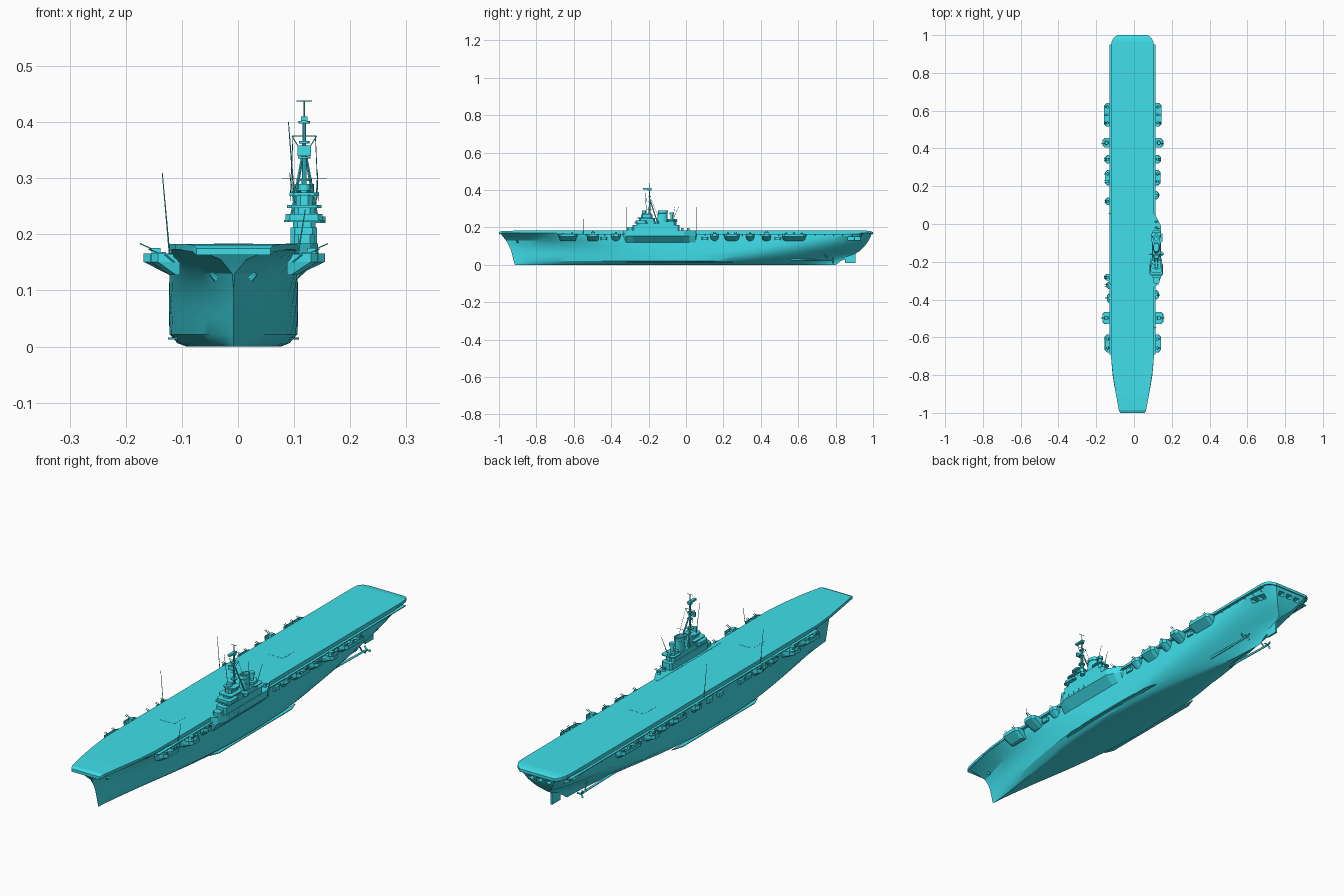
import bpy, bmesh, math
from mathutils import Vector

CX = -0.008          # hull centreline (island pushes the bounding box to starboard)
mat = bpy.data.materials.new("cyan_paint")
mat.diffuse_color = (0.05, 0.74, 0.83, 1)


def finish(name, bm, smooth=None):
    bmesh.ops.remove_doubles(bm, verts=bm.verts, dist=1e-5)
    bmesh.ops.recalc_face_normals(bm, faces=bm.faces)
    me = bpy.data.meshes.new(name)
    bm.to_mesh(me)
    bm.free()
    if smooth:
        me.shade_smooth()
        me.set_sharp_from_angle(angle=math.radians(smooth))
    me.materials.append(mat)
    ob = bpy.data.objects.new(name, me)
    bpy.context.collection.objects.link(ob)
    return ob


def loft(name, rings, smooth=None):
    bm = bmesh.new()
    vs = [[bm.verts.new(p) for p in r] for r in rings]
    n = len(rings[0])
    for a, b in zip(vs, vs[1:]):
        for i in range(n):
            j = (i + 1) % n
            bm.faces.new((a[i], a[j], b[j], b[i]))
    bm.faces.new(vs[0])
    bm.faces.new(vs[-1])
    return finish(name, bm, smooth)


def prism(name, pts, z0, z1):
    return loft(name, [[(x, y, z) for x, y in pts] for z in (z0, z1)])


def box(name, x0, x1, y0, y1, z0, z1):
    return prism(name, [(x0, y0), (x1, y0), (x1, y1), (x0, y1)], z0, z1)


def oct_block(name, x0, x1, y0, y1, z0, z1, c=0.008):
    return prism(name, [(x0 + c, y0), (x1 - c, y0), (x1, y0 + c), (x1, y1 - c),
                        (x1 - c, y1), (x0 + c, y1), (x0, y1 - c), (x0, y0 + c)], z0, z1)


def rod(name, a, b, r, r2=None, n=6):
    a, b = Vector(a), Vector(b)
    q = (b - a).to_track_quat('Z', 'Y')
    ring = lambda c, rad: [c + q @ Vector((rad * math.cos(2 * math.pi * i / n),
                                          rad * math.sin(2 * math.pi * i / n), 0)) for i in range(n)]
    return loft(name, [ring(a, r), ring(b, r if r2 is None else r2)], 40)


# Hull: stacked waterlines (z, bow y, stern y, half beam, entry length, entry power,
# bow end width, exit length, exit power, stern end width)
levels = [
    (0.000, -0.915, 0.80, 0.085, 0.85, 1.3, 0, 0.95, 1.7, 0),
    (0.006, -0.917, 0.81, 0.100, 0.85, 1.2, 0, 0.90, 1.5, 0),
    (0.022, -0.921, 0.83, 0.114, 0.82, 1.1, 0, 0.80, 1.3, 0),
    (0.050, -0.928, 0.89, 0.115, 0.78, 1.1, 0, 0.65, 1.0, 0),
    (0.075, -0.935, 0.93, 0.115, 0.75, 1.1, 0, 0.55, 0.8, 0.05),
    (0.100, -0.945, 0.955, 0.115, 0.70, 1.05, 0, 0.45, 0.7, 0.3),
    (0.130, -0.962, 0.977, 0.114, 0.60, 1.0, 0.02, 0.30, 0.7, 0.5),
    (0.155, -0.982, 0.989, 0.113, 0.45, 0.95, 0.2, 0.15, 0.7, 0.62),
    (0.173, -0.996, 0.995, 0.112, 0.30, 1.0, 0.58, 0.06, 0.7, 0.72)]
N = 30
rings = []
for z, yb, ys, B, le, pe, b0, lx, px, s0 in levels:
    star, port = [], []
    for i in range(N + 1):
        y = yb + (ys - yb) * (0.5 - 0.5 * math.cos(math.pi * i / N))
        e = math.sin(math.pi / 2 * min(1, max(0, (y - yb) / le))) ** pe
        s = math.sin(math.pi / 2 * min(1, max(0, (ys - y) / lx))) ** px
        h = B * (b0 + (1 - b0) * e) * (s0 + (1 - s0) * s)
        star.append((CX + h, y, z))
        port.append((CX - h, y, z))
    rings.append(star + port[::-1])
hull = loft("hull", rings, 25)

# Openings of the quarterdeck, cut in both sides and the stern
cuts = [(CX + s * 0.1 - 0.035, CX + s * 0.1 + 0.035, y, y + 0.032, 0.130, 0.148)
        for s in (-1, 1) for y in (0.865, 0.902)]
cuts += [(CX + c - 0.013, CX + c + 0.013, 0.945, 1.03, 0.136, 0.153) for c in (-0.04, 0, 0.04)]
for i, c in enumerate(cuts):
    cutter = box("opening_cutter", *c)
    cutter.hide_render = True
    cutter.hide_set(True)
    m = hull.modifiers.new("opening", 'BOOLEAN')
    m.operation, m.solver, m.object = 'DIFFERENCE', 'EXACT', cutter

# Flight deck with rounded-down ends: (y, half width, top z)
deck = [(-1.0, 0.066, 0.175), (-0.985, 0.072, 0.181), (-0.9, 0.088, 0.183), (-0.8, 0.104, 0.183),
        (-0.7, 0.114, 0.183), (0.94, 0.114, 0.183), (0.965, 0.111, 0.183), (0.985, 0.1, 0.180), (1.0, 0.08, 0.175)]
loft("flight_deck", [[(CX - h, y, z - 0.012), (CX + h, y, z - 0.012), (CX + h, y, z), (CX - h, y, z)]
                     for y, h, z in deck])
for y in (-0.42, 0.3):
    box("aircraft_lift", CX - 0.035, CX + 0.035, y - 0.04, y + 0.04, 0.182, 0.1835)

# Rudder, shafts, propellers, bilge keels
box("rudder", CX - 0.004, CX + 0.004, 0.85, 0.905, 0.01, 0.075)
for s in (-1, 1):
    rod("propeller_shaft", (CX + s * 0.05, 0.42, 0.03), (CX + s * 0.055, 0.79, 0.024), 0.006, 0.004, 10)
    for k in range(3):
        a = k * 2 * math.pi / 3
        p = Vector((CX + s * 0.055, 0.785, 0.024))
        rod("propeller_blade", p, p + Vector((math.cos(a), 0.1, math.sin(a))) * 0.017, 0.003, 0.005, 4)
    rod("shaft_strut", (CX + s * 0.055, 0.76, 0.024), (CX + s * 0.05, 0.74, 0.06), 0.003)
    prism("bilge_keel", [(CX + s * 0.1, -0.32), (CX + s * 0.117, -0.28),
                         (CX + s * 0.117, 0.2), (CX + s * 0.1, 0.25)], 0.013, 0.016)


# Gallery sponsons: hollow trays flaring out from the hull
def sponson(s, y0, y1, d):
    def ring(z, out, m):
        c = 0.012
        pts = [(0.095, y0 + m), (out - c, y0 + m), (out, y0 + m + c),
               (out, y1 - m - c), (out - c, y1 - m), (0.095, y1 - m)]
        return [(CX + s * x, y, z) for x, y in pts]
    loft("gallery_sponson", [ring(0.128, 0.115, 0.006), ring(0.151, d, 0), ring(0.166, d, 0),
                             ring(0.166, d - 0.003, 0.003), ring(0.156, d - 0.003, 0.003)])
    n = max(1, round((y1 - y0) / 0.045))
    for k in range(n):
        gun(s, y0 + (k + 0.5) * (y1 - y0) / n, (0.116 + d) / 2, 1.3 if d > 0.155 else 0.85)


def gun(s, y, d, k, z=0.155):
    x = CX + s * d
    rod("gun_base", (x, y, z), (x, y, z + 0.008 * k), 0.009 * k, 0.007 * k, 10)
    box("gun_shield", x - 0.006 * k, x + 0.006 * k, y - 0.008 * k, y + 0.008 * k, z + 0.008 * k, z + 0.016 * k)
    for o in (-0.004, 0.004):
        rod("gun_barrel", (x, y + o, z + 0.012 * k), (x + s * 0.022 * k, y + o, z + 0.022 * k), 0.0012)


for s in (-1, 1):
    spots = [(0.515, 0.64, 0.15), (0.405, 0.455, 0.16), (0.32, 0.365, 0.147), (0.205, 0.285, 0.146),
             (-0.53, -0.465, 0.16), (-0.68, -0.585, 0.147)]
    spots += ([(0.1, 0.14, 0.145), (-0.30, -0.265, 0.15), (-0.345, -0.305, 0.14), (-0.42, -0.365, 0.135)]
              if s < 0 else [(0.13, 0.175, 0.137), (-0.4, -0.35, 0.137)])
    for y0, y1, d in spots:
        sponson(s, y0, y1, d + (0.003 if s > 0 else 0))
    # Edge walkway with brackets and outer rail
    xs = sorted((CX + s * 0.108, CX + s * 0.123))
    box("edge_walkway", *xs, -0.69, 0.95, 0.163, 0.166)
    for k in range(34):
        y = -0.68 + k * 0.049
        rod("walkway_bracket", (CX + s * 0.105, y, 0.15), (CX + s * 0.122, y, 0.164), 0.0015, n=4)
    # Boats and lockers hung below the galleries
    for y in (-0.24, -0.19, -0.05, 0.02, 0.49) if s < 0 else (0.1, 0.49, -0.44):
        xs = sorted((CX + s * 0.1, CX + s * 0.122))
        oct_block("side_locker", *xs, y - 0.018, y + 0.018, 0.134, 0.15, 0.005)
    rod("anchor", (CX + s * 0.03, -0.9, 0.12), (CX + s * 0.04, -0.905, 0.13), 0.006, 0.004)

# Island sponson fairing into the starboard side
top = [(0.085, 0.07), (0.112, 0.05), (0.128, 0.02), (0.143, -0.01), (0.143, -0.28), (0.128, -0.32), (0.085, -0.35)]
loft("island_sponson", [[(min(x, 0.106), y, 0.12) for x, y in top], [(x, y, 0.155) for x, y in top],
                        [(x, y, 0.184) for x, y in top]])
for k in range(4):
    box("sponson_port", 0.1, 0.1435, -0.27 + k * 0.032, -0.248 + k * 0.032, 0.158, 0.17)

# Island tiers: (name, x0, x1, y0, y1, z0, z1)
for t in [("island_base", 0.094, 0.141, -0.285, -0.035, 0.183, 0.212),
          ("island_house", 0.098, 0.138, -0.265, -0.055, 0.212, 0.232),
          ("lower_platform", 0.082, 0.154, -0.275, -0.205, 0.222, 0.226),
          ("lower_bulwark", 0.085, 0.151, -0.27, -0.21, 0.226, 0.236),
          ("bridge", 0.1, 0.136, -0.25, -0.165, 0.232, 0.25),
          ("bridge_platform", 0.087, 0.149, -0.258, -0.18, 0.247, 0.252),
          ("chart_house", 0.103, 0.133, -0.24, -0.18, 0.252, 0.27),
          ("compass_platform", 0.092, 0.144, -0.235, -0.185, 0.268, 0.275),
          ("aft_house", 0.1, 0.136, -0.1, -0.06, 0.23, 0.246),
          ("aft_platform", 0.09, 0.15, -0.1, -0.045, 0.232, 0.236),
          ("side_tub", 0.135, 0.156, -0.17, -0.145, 0.22, 0.232),
          ("front_tub", 0.1, 0.136, -0.315, -0.28, 0.184, 0.2)]:
    oct_block(*t)
for k in range(6):
    box("bridge_window", 0.0995, 0.1365, -0.24 + k * 0.012, -0.233 + k * 0.012, 0.238, 0.244)

# Funnel with cap rim
def oval(rx, ry, y, z):
    return [(0.118 + rx * math.cos(i * math.pi / 8), y + ry * math.sin(i * math.pi / 8), z) for i in range(16)]


loft("funnel", [oval(0.017, 0.03, -0.13, 0.21), oval(0.015, 0.025, -0.125, 0.275), oval(0.018, 0.027, -0.125, 0.277),
                oval(0.017, 0.026, -0.123, 0.29), oval(0.013, 0.021, -0.123, 0.29), oval(0.013, 0.021, -0.123, 0.278)], 40)

# Directors and radar drums
for y, z0, z1, r in ((-0.225, 0.27, 0.29, 0.011), (-0.077, 0.246, 0.28, 0.012), (-0.055, 0.212, 0.245, 0.008)):
    rod("director_tower", (0.118, y, z0), (0.118, y, z1 - 0.012), r * 0.6, n=12)
    rod("director_head", (0.118, y, z1 - 0.012), (0.118, y, z1), r, n=12)

# Tripod mast, platforms and yards
M = -0.195
rod("mast", (0.118, M, 0.25), (0.118, M, 0.4), 0.005, 0.003, 8)
rod("topmast", (0.118, M, 0.4), (0.118, M, 0.438), 0.0015)
for s in (-1, 1):
    rod("mast_leg", (0.118 + s * 0.022, -0.155, 0.235), (0.118, M, 0.355), 0.003)
    rod("yard_stay", (0.118 + s * 0.022, M, 0.375), (0.118, M, 0.34), 0.001)
    rod("rigging", (0.118 + s * 0.025, -0.15, 0.26), (0.118 + s * 0.02, M, 0.375), 0.0007, n=4)
    rod("signal_boom", (0.118, -0.16, 0.3), (0.118 + s * 0.04, -0.16, 0.3), 0.0008, n=4)
for z, r in ((0.295, 0.014), (0.335, 0.011), (0.362, 0.009), (0.398, 0.01)):
    rod("mast_platform", (0.118, M, z), (0.118, M, z + 0.004), r, n=10)
for z, w in ((0.375, 0.022), (0.438, 0.014)):
    rod("yard", (0.118 - w, M, z), (0.118 + w, M, z), 0.001)
box("radar_panel", 0.112, 0.124, M - 0.035, M + 0.01, 0.402, 0.41)
box("lower_radar", 0.106, 0.13, M - 0.022, M - 0.016, 0.34, 0.358)

# Whip aerials on port edge, starboard bow and island
for a, b in [((-0.122, -0.32, 0.165), (-0.135, -0.32, 0.31)), ((-0.122, 0.055, 0.165), (-0.135, 0.055, 0.31)),
             ((0.107, -0.55, 0.165), (0.12, -0.55, 0.245)), ((0.1, -0.07, 0.25), (0.092, -0.06, 0.31)),
             ((0.138, -0.07, 0.24), (0.142, -0.04, 0.31)), ((0.1, -0.21, 0.27), (0.09, -0.22, 0.4))]:
    rod("whip_aerial", a, b, 0.0015, 0.0008, 5)

# Guns around the island
for y in (-0.297, -0.02, 0.012):
    gun(1, y, 0.125, 0.8, 0.184)
